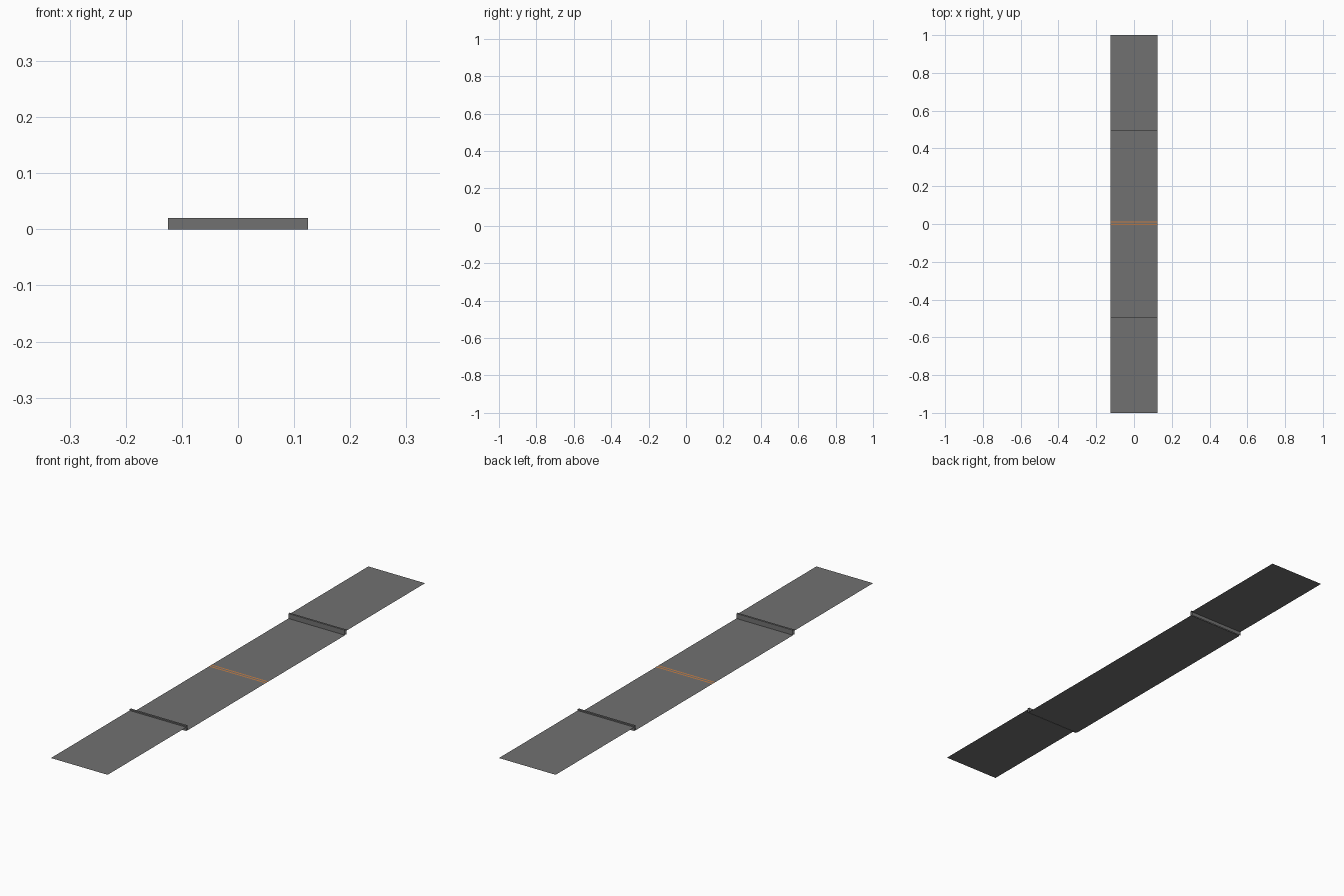
import bpy

if "Cube" in bpy.data.objects:
    bpy.data.objects.remove(bpy.data.objects["Cube"])

W = 0.125    # half width of the strip
H = 0.02     # full height
END_Z = 0.015


def material(name, rgb):
    m = bpy.data.materials.new(name)
    m.diffuse_color = (*rgb, 1)
    m.use_nodes = True
    m.node_tree.nodes["Principled BSDF"].inputs["Base Color"].default_value = m.diffuse_color
    return m


gray = material("dark_gray", (0.165, 0.165, 0.165))
orange = material("orange", (0.6, 0.22, 0.06))


def sheet(name, profile, mat):
    """Sweep an open (y, z) profile across the width, without end caps."""
    verts = [(x, y, z) for y, z in profile for x in (-W, W)]
    faces = [(2 * i, 2 * i + 1, 2 * i + 3, 2 * i + 2) for i in range(len(profile) - 1)]
    me = bpy.data.meshes.new(name)
    me.from_pydata(verts, [], faces)
    me.materials.append(mat)
    ob = bpy.data.objects.new(name, me)
    bpy.context.collection.objects.link(ob)
    return ob


# low middle sheet
sheet("middle_panel", [(-0.5, 0), (0.5, 0)], gray)

# raised end sheets and the thin ridges joining them to the middle
sheet("front_panel", [(-1, END_Z), (-0.504, END_Z)], gray)
sheet("back_panel", [(0.504, END_Z), (1, END_Z)], gray)
for name, y in (("front_ridge", -0.5), ("back_ridge", 0.5)):
    a, b = y - 0.004, y + 0.004
    sheet(name, [(a, 0), (a, H), (b, H), (b, 0)], gray)

# two fine painted lines across the centre
for name, y in (("centre_line_front", -0.003), ("centre_line_back", 0.01)):
    sheet(name, [(y - 0.003, 0.0005), (y + 0.003, 0.0005)], orange)
